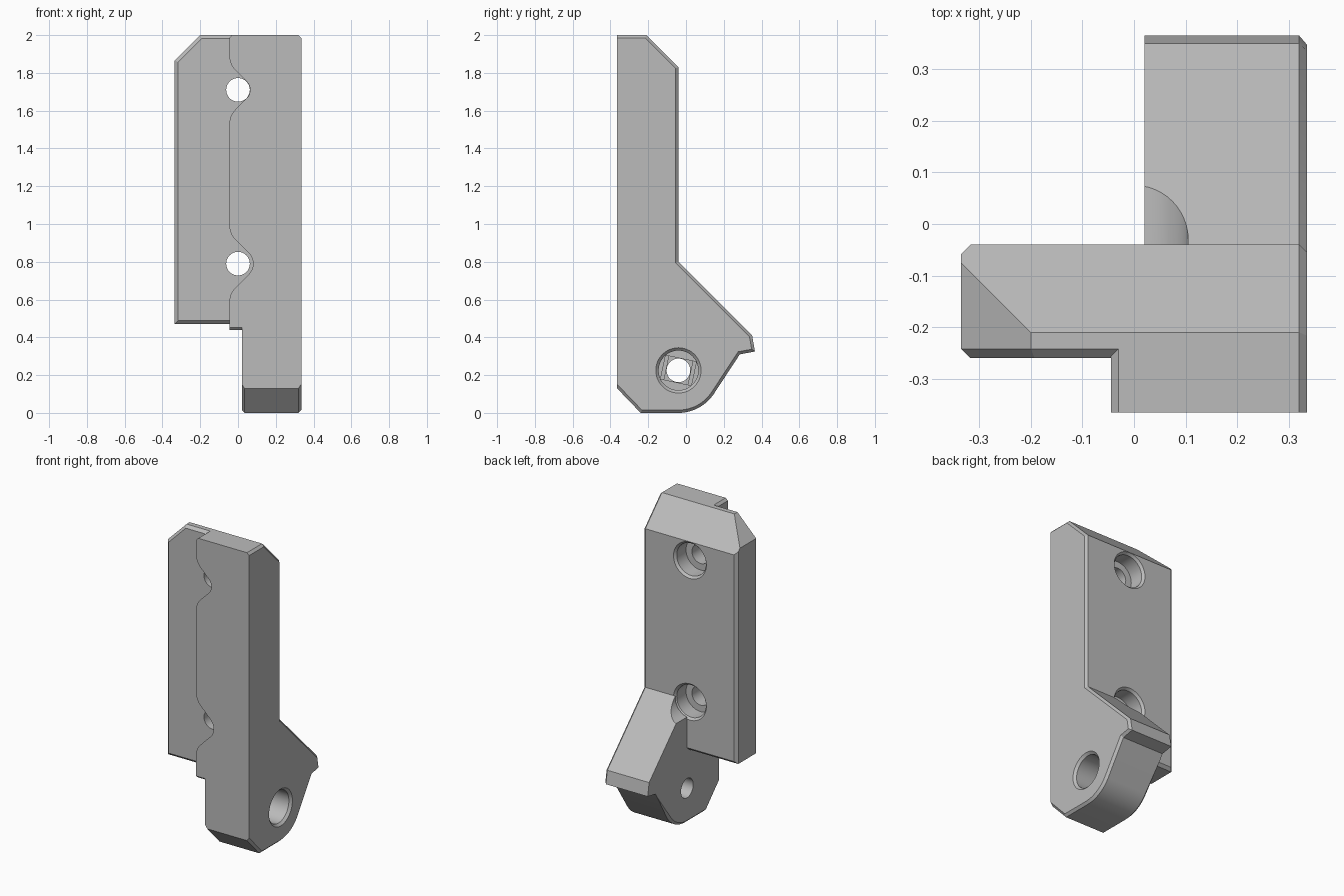
import bpy, bmesh, math
from mathutils import Matrix, Vector

cube = bpy.data.objects.get("Cube")
if cube:
    bpy.data.objects.remove(cube)

grey = bpy.data.materials.new("plain_grey")
grey.use_nodes = True
COLOUR = (0.5, 0.5, 0.5, 1)
grey.diffuse_color = COLOUR
grey.node_tree.nodes["Principled BSDF"].inputs["Base Color"].default_value = COLOUR


def finish(name, bm):
    bmesh.ops.recalc_face_normals(bm, faces=bm.faces)
    mesh = bpy.data.meshes.new(name)
    bm.to_mesh(mesh)
    bm.free()
    mesh.materials.append(grey)
    obj = bpy.data.objects.new(name, mesh)
    bpy.context.collection.objects.link(obj)
    return obj


def prism(points, axis, start, end):
    """Extrude a profile: (y, z) points along x, or (x, z) points along y."""
    bm = bmesh.new()
    place = (lambda p, d: (d, p[0], p[1])) if axis == "x" else (lambda p, d: (p[0], d, p[1]))
    a = [bm.verts.new(place(p, start)) for p in points]
    b = [bm.verts.new(place(p, end)) for p in points]
    bm.faces.new(a)
    bm.faces.new(b)
    for i in range(len(a)):
        j = (i + 1) % len(a)
        bm.faces.new((a[i], a[j], b[j], b[i]))
    bmesh.ops.recalc_face_normals(bm, faces=bm.faces)
    return bm


def chamfer(bm, width, test):
    edges = [e for e in bm.edges if test(e.verts[0].co, e.verts[1].co)]
    bmesh.ops.bevel(bm, geom=edges, offset=width, segments=1, affect="EDGES", clamp_overlap=True)


def lathe(name, profile, axis, centre, n=48):
    """Stepped round cutter; profile holds (position on axis, radius)."""
    bm = bmesh.new()
    rings = []
    for d, r in profile:
        ring = []
        for i in range(n):
            u, v = r * math.cos(math.tau * i / n), r * math.sin(math.tau * i / n)
            p = (d, centre[0] + u, centre[1] + v) if axis == "x" else (centre[0] + u, d, centre[1] + v)
            ring.append(bm.verts.new(p))
        rings.append(ring)
    for a, b in zip(rings, rings[1:]):
        for i in range(n):
            j = (i + 1) % n
            bm.faces.new((a[i], a[j], b[j], b[i]))
    bm.faces.new(rings[0])
    bm.faces.new(rings[-1])
    return finish(name, bm)


def arc(cx, cz, r, start, end, steps):
    angles = [math.radians(start + (end - start) * i / steps) for i in range(steps + 1)]
    return [(cx + r * math.cos(a), cz + r * math.sin(a)) for a in angles]


def combine(target, other, operation):
    mod = target.modifiers.new(other.name, "BOOLEAN")
    mod.object, mod.operation, mod.solver = other, operation, "EXACT"
    bpy.context.view_layer.objects.active = target
    bpy.ops.object.modifier_apply(modifier=mod.name)
    bpy.data.objects.remove(other)


FRONT, BACK, EDGE = -0.365, -0.04, 0.335
RIB_X, BOLTS, PIVOT = -0.045, (1.71, 0.79), (-0.04, 0.225)

# Arm: side profile with hooked nose and rounded pivot end
arm_profile = [(FRONT, 2), (-0.21, 2), (BACK, 1.83), (BACK, 0.8), (0.35, 0.41),
               (0.365, 0.325), (0.285, 0.31)]
arm_profile += arc(*PIVOT, 0.225, -35, -90, 12) + [(-0.24, 0), (FRONT, 0.13)]
bm = prism(arm_profile, "x", 0.02, EDGE)


def arm_edge(a, b):
    outer = min(a.x, b.x) > 0.33 and max(a.y, b.y) > FRONT + 0.01
    inner = max(a.x, b.x) < 0.03 and max(a.z, b.z) < 0.14
    return outer or inner


chamfer(bm, 0.015, arm_edge)
body = finish("hinge_bracket", bm)

# Front rib block, later trimmed to its scalloped edge
bm = prism([(-0.15, 0.44), (0.1, 0.44), (0.1, 2), (-0.15, 2)], "y", FRONT, -0.22)
chamfer(bm, 0.012, lambda a, b: max(a.z, b.z) < 0.45 and max(a.y, b.y) < -0.3)
combine(body, finish("front_rib", bm), "UNION")


# Scalloped trim around the bolt holes
def scallop(z, r, fillet=0.1):
    corner = r * math.sqrt(2) - RIB_X
    t = fillet * math.tan(math.pi / 8)
    half = arc(RIB_X + fillet, corner + t, fillet, 180, 225, 6) + arc(0, 0, r, 45, 0, 6)
    half += [(x, -h) for x, h in reversed(half[:-1])]
    return [(x, z + h) for x, h in half]


trim = [(-0.6, 2.1), (RIB_X + 0.115, 2.1), (RIB_X, 1.985)]
trim += scallop(BOLTS[0], 0.064) + scallop(BOLTS[1], 0.08)
trim += [(RIB_X, 0.3), (-0.6, 0.3)]
combine(body, finish("rib_trim", prism(trim, "y", -0.6, -0.21)), "DIFFERENCE")

# Mounting plate with clipped top corner and chamfered edges
plate = [(-EDGE, 0.47), (0.15, 0.47), (0.15, 2), (-0.2, 2), (-EDGE, 1.865)]
bm = prism(plate, "y", -0.26, BACK)


def plate_edge(a, b):
    if min(a.x, b.x) > 0.1:
        return False
    front = max(a.y, b.y) < -0.25
    rear_left = min(a.y, b.y) > -0.05 and max(a.x, b.x) < -0.3
    rear_bottom = min(a.y, b.y) > -0.05 and max(a.z, b.z) < 0.5
    return front or rear_left or rear_bottom


chamfer(bm, 0.018, plate_edge)
bmesh.ops.bisect_plane(bm, geom=bm.verts[:] + bm.edges[:] + bm.faces[:],
                       plane_co=(0, BACK, 1.83), plane_no=(0, 1, 1), clear_outer=True)
rim = [e for e in bm.edges if e.is_boundary]
bmesh.ops.holes_fill(bm, edges=rim, sides=0)
combine(body, finish("mounting_plate", bm), "UNION")

# Counterbored bolt holes through the plate
bolt = [(-0.6, 0.0625), (-0.15, 0.0625), (-0.15, 0.105), (-0.055, 0.105),
        (BACK, 0.118), (BACK, 0.105), (0.5, 0.105)]
for z in BOLTS:
    combine(body, lathe("bolt_hole", bolt, "y", (0, z)), "DIFFERENCE")

# Pivot hole with counterbore and stepped square seat
pivot = [(-0.1, 0.0625), (0.13, 0.0625), (0.13, 0.105), (EDGE - 0.015, 0.105), (EDGE + 0.005, 0.125)]
combine(body, lathe("pivot_hole", pivot, "x", PIVOT), "DIFFERENCE")
turn = Matrix.Rotation(math.radians(-12), 2)
for half_length, depth in ((0.083, 0.12), (0.064, 0.11)):
    square = []
    for sx, sz in ((-1, -1), (1, -1), (1, 1), (-1, 1)):
        square.append(Vector(PIVOT) + turn @ Vector((sx * half_length, sz * 0.064)))
    combine(body, finish("pivot_seat", prism(square, "x", depth, 0.14)), "DIFFERENCE")

# Tidy flat faces and shade
bm = bmesh.new()
bm.from_mesh(body.data)
bmesh.ops.remove_doubles(bm, verts=bm.verts, dist=0.0002)
bmesh.ops.dissolve_limit(bm, angle_limit=0.01, verts=bm.verts, edges=bm.edges)
bm.to_mesh(body.data)
bm.free()
bpy.ops.object.select_all(action="DESELECT")
body.select_set(True)
bpy.context.view_layer.objects.active = body
bpy.ops.object.shade_smooth_by_angle(angle=math.radians(25))
